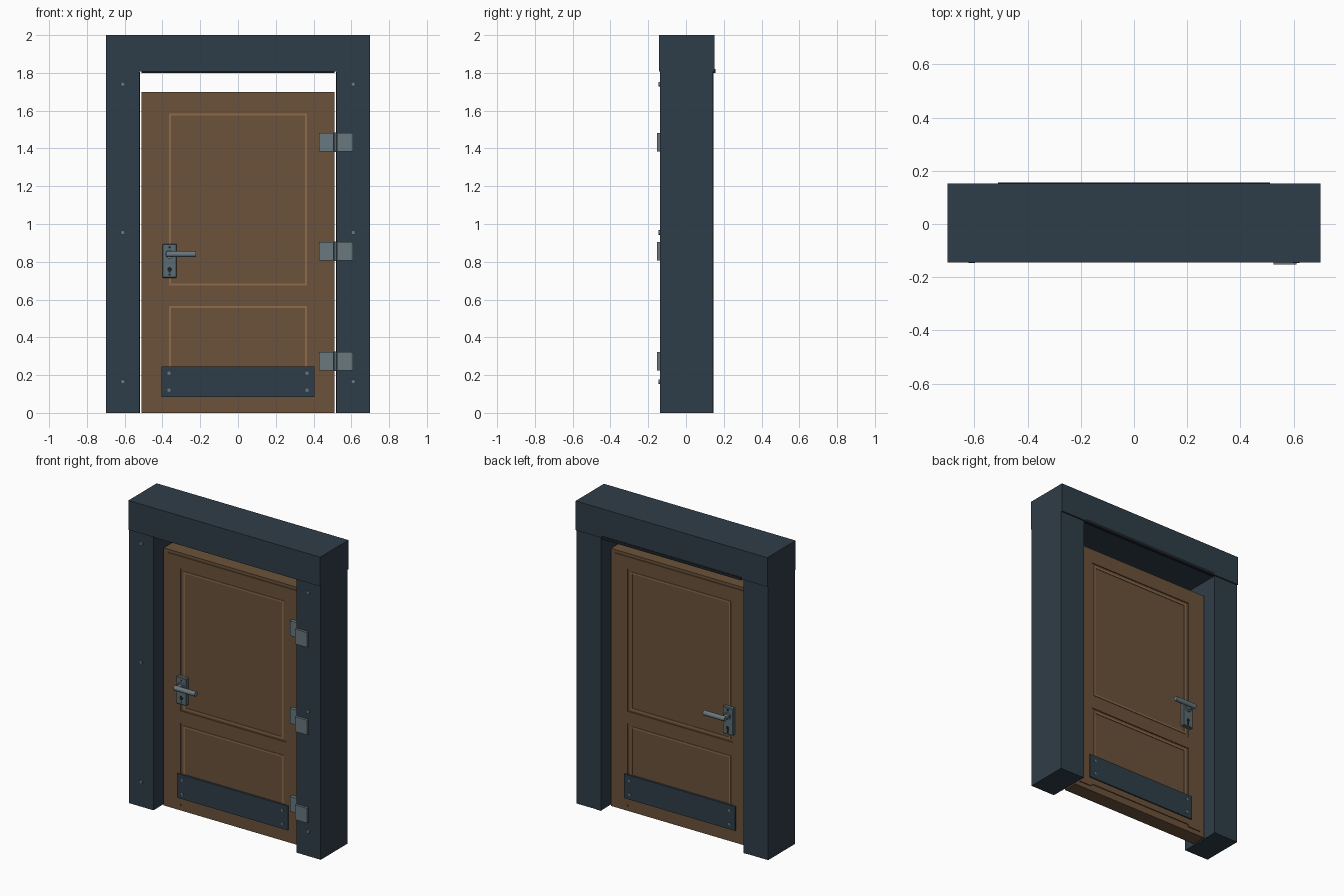
import bpy, math
from mathutils import Vector

if "Cube" in bpy.data.objects:
    bpy.data.objects.remove(bpy.data.objects["Cube"])

YC = 0.004  # depth centre of the door and frame


def lin(c):
    c /= 255
    return c / 12.92 if c <= 0.04045 else ((c + 0.055) / 1.055) ** 2.4


def mat(name, r, g, b):
    m = bpy.data.materials.new(name)
    m.diffuse_color = (lin(r), lin(g), lin(b), 1)
    m.use_nodes = True
    m.node_tree.nodes["Principled BSDF"].inputs["Base Color"].default_value = m.diffuse_color
    return m


STEEL = mat("dark_blue_steel", 47, 61, 72)
WOOD = mat("brown_wood", 107, 82, 58)
BEAD = mat("light_wood", 142, 108, 73)
METAL = mat("grey_metal", 104, 120, 126)
PLATE = mat("plate_metal", 91, 108, 115)
BLACK = mat("near_black", 28, 34, 39)


def finish(name, verts, faces, m):
    me = bpy.data.meshes.new(name)
    me.from_pydata(verts, [], faces)
    me.materials.append(m)
    ob = bpy.data.objects.new(name, me)
    bpy.context.collection.objects.link(ob)
    return ob


def box(name, x, y, z, m, bevel=0):
    """Box from (min, max) pairs."""
    x, y, z = sorted(x), sorted(y), sorted(z)
    v = [(a, b, c) for a in x for b in y for c in z]
    f = [(0, 1, 3, 2), (4, 6, 7, 5), (0, 4, 5, 1), (2, 3, 7, 6), (0, 2, 6, 4), (1, 5, 7, 3)]
    ob = finish(name, v, f, m)
    if bevel:
        mod = ob.modifiers.new("bevel", 'BEVEL')
        mod.width, mod.segments = bevel, 1
    return ob


def rod(name, p, q, r, m, n=16):
    """Cylinder between two points."""
    p, q = Vector(p), Vector(q)
    rot = (q - p).to_track_quat('Z', 'Y')
    ring = [rot @ Vector((r * math.cos(2 * math.pi * i / n), r * math.sin(2 * math.pi * i / n), 0)) for i in range(n)]
    v = [p + d for d in ring] + [q + d for d in ring]
    f = [(i, (i + 1) % n, n + (i + 1) % n, n + i) for i in range(n)]
    f += [tuple(reversed(range(n))), tuple(range(n, 2 * n))]
    ob = finish(name, v, f, m)
    for poly in ob.data.polygons:
        poly.use_smooth = len(poly.vertices) == 4
    return ob


# Frame: lintel, posts, rear seals and post screws
box("lintel", (-0.70, 0.70), (YC - 0.148, YC + 0.148), (1.807, 2.0), STEEL)
box("lintel_seal", (-0.51, 0.51), (0.135, 0.155), (1.80, 1.82), BLACK)
for s, side in ((-1, "left"), (1, "right")):
    box(side + "_post", (s * 0.522, s * 0.70), (YC - 0.141, YC + 0.139), (0, 1.81), STEEL)
    box(side + "_post_seal", (s * 0.52, s * 0.55), (0.125, 0.145), (0, 1.805), STEEL)
    for z in (0.165, 0.955, 1.74):
        rod(side + "_post_screw", (s * 0.61, -0.13, z), (s * 0.61, -0.146, z), 0.012, METAL, 12)

# Door slab
box("door_slab", (-0.512, 0.512), (YC - 0.049, YC + 0.049), (0, 1.70), WOOD)

# Everything that repeats on the front and back of the door
for d, face in ((-1, "front"), (1, "back")):
    def y(a, b):
        return (YC + d * a, YC + d * b)

    # raised stiles and rails
    for s in (-1, 1):
        box(face + "_stile", (s * 0.385, s * 0.48), y(0.045, 0.055), (0.03, 1.68), WOOD)
    for z in ((0.045, 0.15), (0.58, 0.66), (1.60, 1.68)):
        box(face + "_rail", (-0.385, 0.385), y(0.045, 0.055), z, WOOD)

    # bead mouldings in the two panels
    for z0, z1 in ((0.17, 0.565), (0.675, 1.585)):
        for s in (-1, 1):
            box(face + "_bead_side", (s * 0.354, s * 0.365), y(0.045, 0.053), (z0, z1), BEAD)
        for z in (z0, z1 - 0.011):
            box(face + "_bead_cross", (-0.354, 0.354), y(0.045, 0.053), (z, z + 0.011), BEAD)

    # kick plate with screws
    box(face + "_kick_plate", (-0.405, 0.405), y(0.045, 0.063), (0.085, 0.245), STEEL)
    for x in (-0.365, 0.365):
        for z in (0.12, 0.21):
            rod(face + "_kick_screw", (x, YC + d * 0.06, z), (x, YC + d * 0.066, z), 0.009, METAL, 10)

    # handle plate, keyhole, neck and lever
    hx = -0.362
    box(face + "_handle_plate", (-0.40, -0.325), y(0.05, 0.079), (0.715, 0.895), PLATE, 0.004)
    for z in (0.732, 0.877):
        rod(face + "_plate_screw", (hx, YC + d * 0.075, z), (hx, YC + d * 0.081, z), 0.006, BLACK, 10)
    rod(face + "_keyhole", (hx, YC + d * 0.075, 0.76), (hx, YC + d * 0.0805, 0.76), 0.012, BLACK)
    box(face + "_keyhole_slot", (hx - 0.005, hx + 0.005), y(0.075, 0.0805), (0.742, 0.76), BLACK)
    rod(face + "_handle_collar", (hx, YC + d * 0.075, 0.84), (hx, YC + d * 0.09, 0.84), 0.023, METAL)
    rod(face + "_handle_neck", (hx, YC + d * 0.075, 0.84), (hx, YC + d * 0.124, 0.84), 0.014, METAL)
    rod(face + "_lever", (-0.378, YC + d * 0.124, 0.84), (-0.222, YC + d * 0.124, 0.84), 0.016, METAL)

# Hinges: post leaf, door leaf and pin
for z in (0.273, 0.855, 1.433):
    zz = (z - 0.049, z + 0.049)
    box("hinge_post_leaf", (0.524, 0.61), (-0.153, -0.135), zz, METAL)
    box("hinge_door_leaf", (0.43, 0.506), (-0.074, -0.048), zz, METAL)
    rod("hinge_pin", (0.515, -0.07, z - 0.052), (0.515, -0.07, z + 0.052), 0.008, PLATE, 12)
